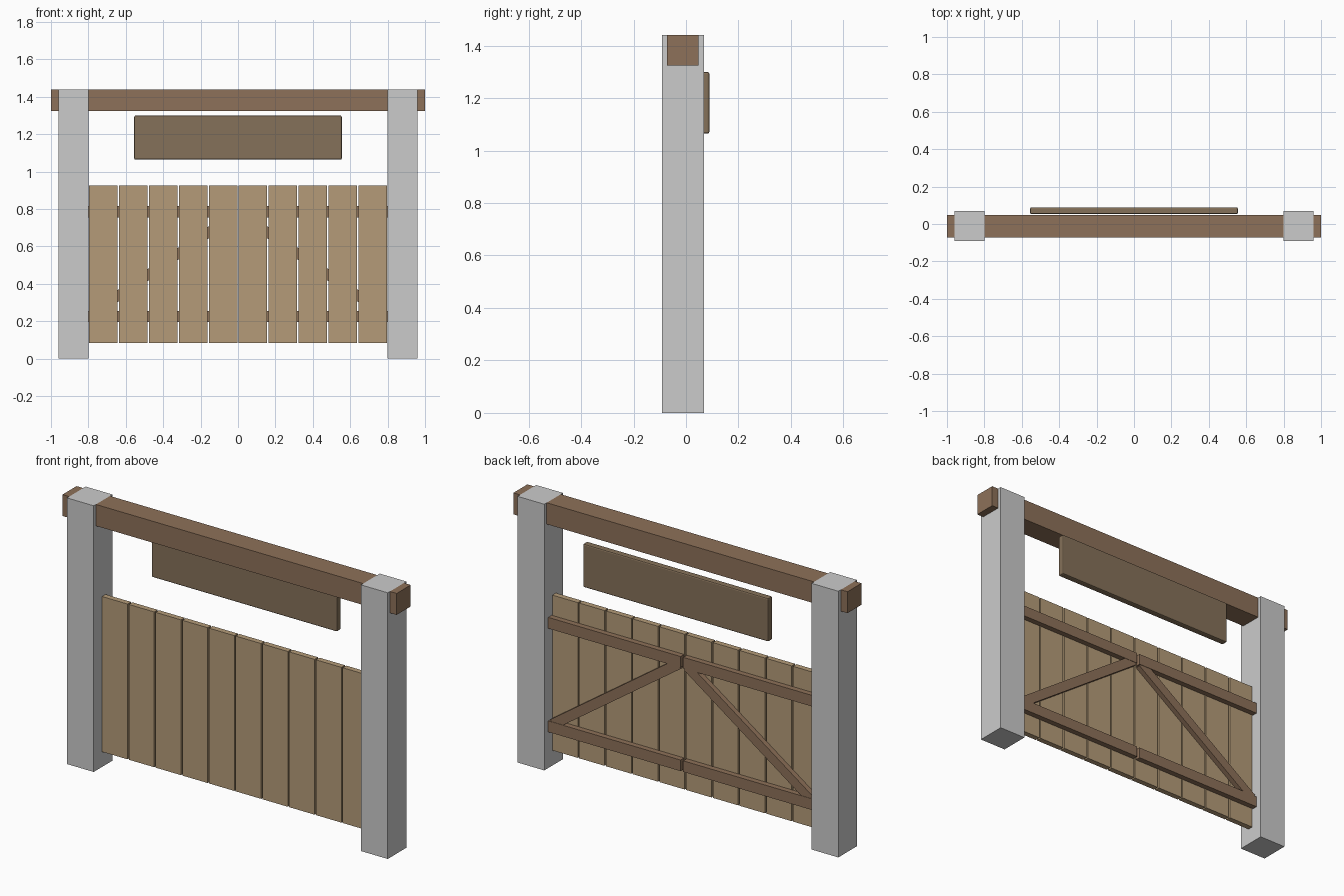
import bpy
from math import atan2, hypot

if "Cube" in bpy.data.objects:
    bpy.data.objects.remove(bpy.data.objects["Cube"])


def material(name, rgb):
    m = bpy.data.materials.new(name)
    m.diffuse_color = (*rgb, 1)
    m.use_nodes = True
    m.node_tree.nodes["Principled BSDF"].inputs["Base Color"].default_value = m.diffuse_color
    return m


PLANK = material("plank_wood", (0.46, 0.33, 0.19))
FRAME = material("frame_wood", (0.27, 0.165, 0.10))
SIGN = material("sign_wood", (0.235, 0.165, 0.10))


def box(name, center, size, mat=None, tilt=0, bevel=0):
    bpy.ops.mesh.primitive_cube_add(size=1, location=center)
    o = bpy.context.object
    o.name = name
    o.scale = size
    bpy.ops.object.transform_apply(location=False, rotation=False, scale=True)
    o.rotation_euler.y = tilt
    if mat:
        o.data.materials.append(mat)
    if bevel:
        b = o.modifiers.new("edge_bevel", "BEVEL")
        b.width = bevel
        b.segments = 2
    return o


# Crossbeam running through the post tops, and the blank sign board behind it
box("crossbeam", (0, -0.012, 1.382), (2.0, 0.12, 0.116), FRAME)
box("sign_board", (0, 0.071, 1.182), (1.11, 0.036, 0.235), SIGN, bevel=0.007)

for s, side in ((-1, "left"), (1, "right")):
    # Square stone post
    box(side + "_post", (s * 0.88, -0.011, 0.72), (0.16, 0.16, 1.44))

    # Gate leaf: five upright planks
    for i in range(5):
        box(f"{side}_plank_{i + 1}", (s * (0.08 + 0.16 * i), -0.01, 0.505),
            (0.152, 0.03, 0.84), PLANK)

    # Rails across the back of the leaf
    for z, level in ((0.225, "lower"), (0.785, "upper")):
        box(f"{side}_{level}_rail", (s * 0.404, 0.02, z), (0.792, 0.03, 0.06), FRAME)

    # Diagonal brace from the upper centre to the lower hinge side
    dx, dz = 0.75, 0.525
    box(side + "_brace", (s * 0.4, 0.019, 0.505), (hypot(dx, dz), 0.028, 0.052),
        FRAME, tilt=s * atan2(dz, dx))
